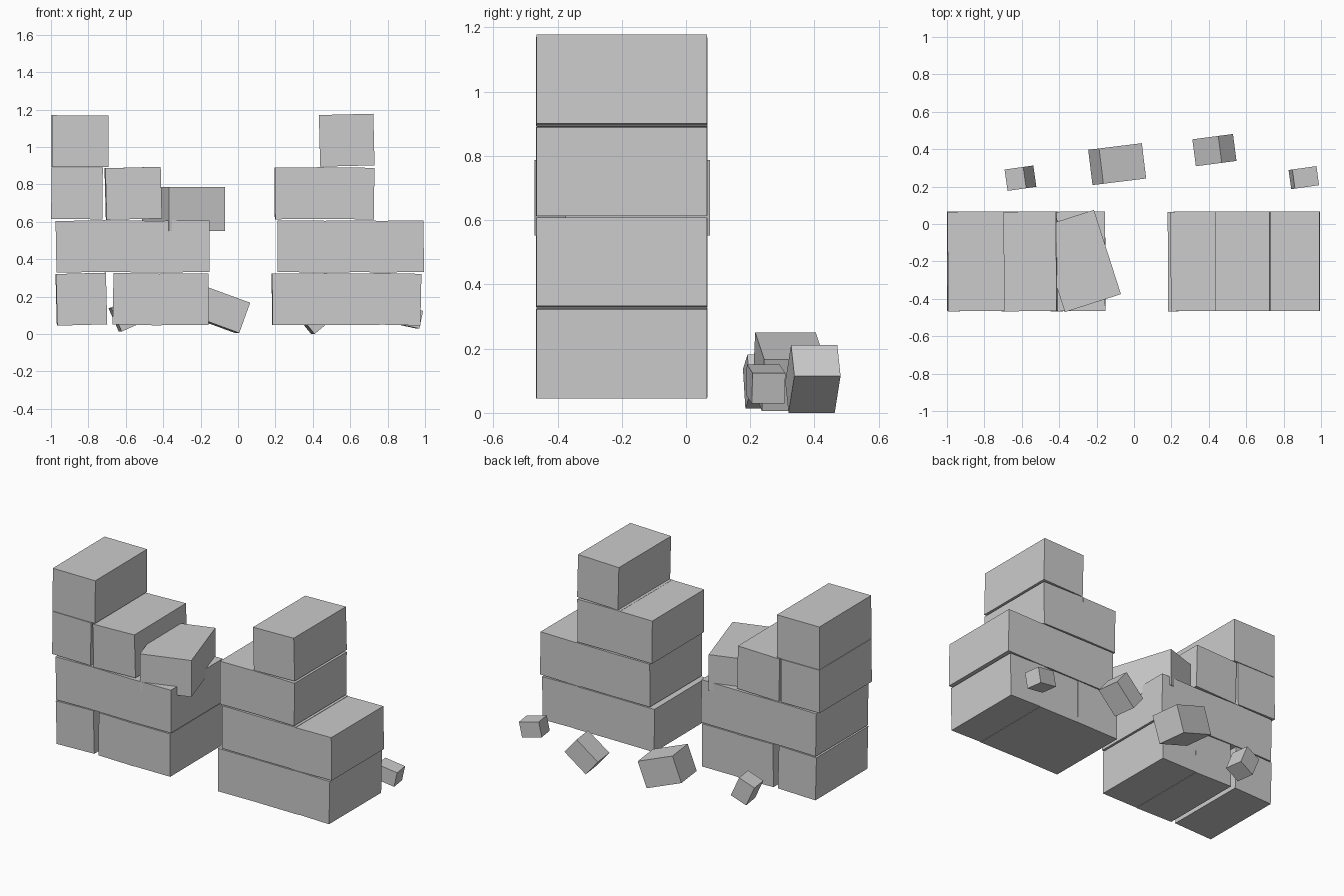
import bpy
from math import radians


def block(name, centre, size, tilt=0, yaw=0):
    bpy.ops.mesh.primitive_cube_add(size=1, location=centre,
                                    rotation=(0, radians(tilt), radians(yaw)))
    ob = bpy.context.object
    ob.name = name
    ob.scale = size
    bpy.ops.object.transform_apply(location=False, rotation=False, scale=True)
    return ob


# Stacked wall courses: bottom z -> (x left, x right, tilt, yaw)
left_wall = {
    0.048: [(-0.973, -0.702, -1.5, 0.3), (-0.67, -0.405, 1, 0), (-0.42, -0.157, 0, 0.3)],
    0.330: [(-0.975, -0.705, -1, 0), (-0.722, -0.42, 0.5, 0), (-0.45, -0.152, -0.4, 0.3)],
    0.614: [(-1.0, -0.722, 0.5, 0), (-0.71, -0.41, -1.5, 0.5)],
    0.893: [(-0.998, -0.692, 0.2, 0.3)],
}
right_wall = {
    0.048: [(0.18, 0.48, -0.3, 0.3), (0.475, 0.76, 0.2, 0), (0.72, 0.98, 1.2, 0)],
    0.330: [(0.21, 0.46, 0.2, 0), (0.44, 0.74, -0.3, 0), (0.70, 0.995, -0.8, 0)],
    0.614: [(0.195, 0.44, -0.4, 0.3), (0.42, 0.73, 0.7, 0)],
    0.898: [(0.434, 0.729, -1.4, 0)],
}
for side, wall in (("left", left_wall), ("right", right_wall)):
    for course, (z, row) in enumerate(wall.items()):
        for i, (x0, x1, tilt, yaw) in enumerate(row):
            block(f"{side}_wall_course{course + 1}_block{i + 1}",
                  ((x0 + x1) / 2, -0.2, z + 0.138),
                  (x1 - x0 - 0.004, 0.532, 0.276), tilt, yaw)

# Dislodged block resting askew on the left wall
block("loose_block", (-0.292, -0.198, 0.669), (0.315, 0.473, 0.235), 0, 17.8)

# Rubble chunks behind the wall
rubble = [
    ((-0.607, 0.245, 0.097), (0.11, 0.115, 0.135), -24, 8),
    ((-0.09, 0.32, 0.128), (0.245, 0.19, 0.172), 20, 7),
    ((0.43, 0.395, 0.106), (0.181, 0.145, 0.125), -39.5, 7.5),
    ((0.908, 0.248, 0.09), (0.133, 0.103, 0.097), 12, 8),
]
for i, (c, s, t, y) in enumerate(rubble):
    block(f"rubble_{i + 1}", c, s, t, y)
